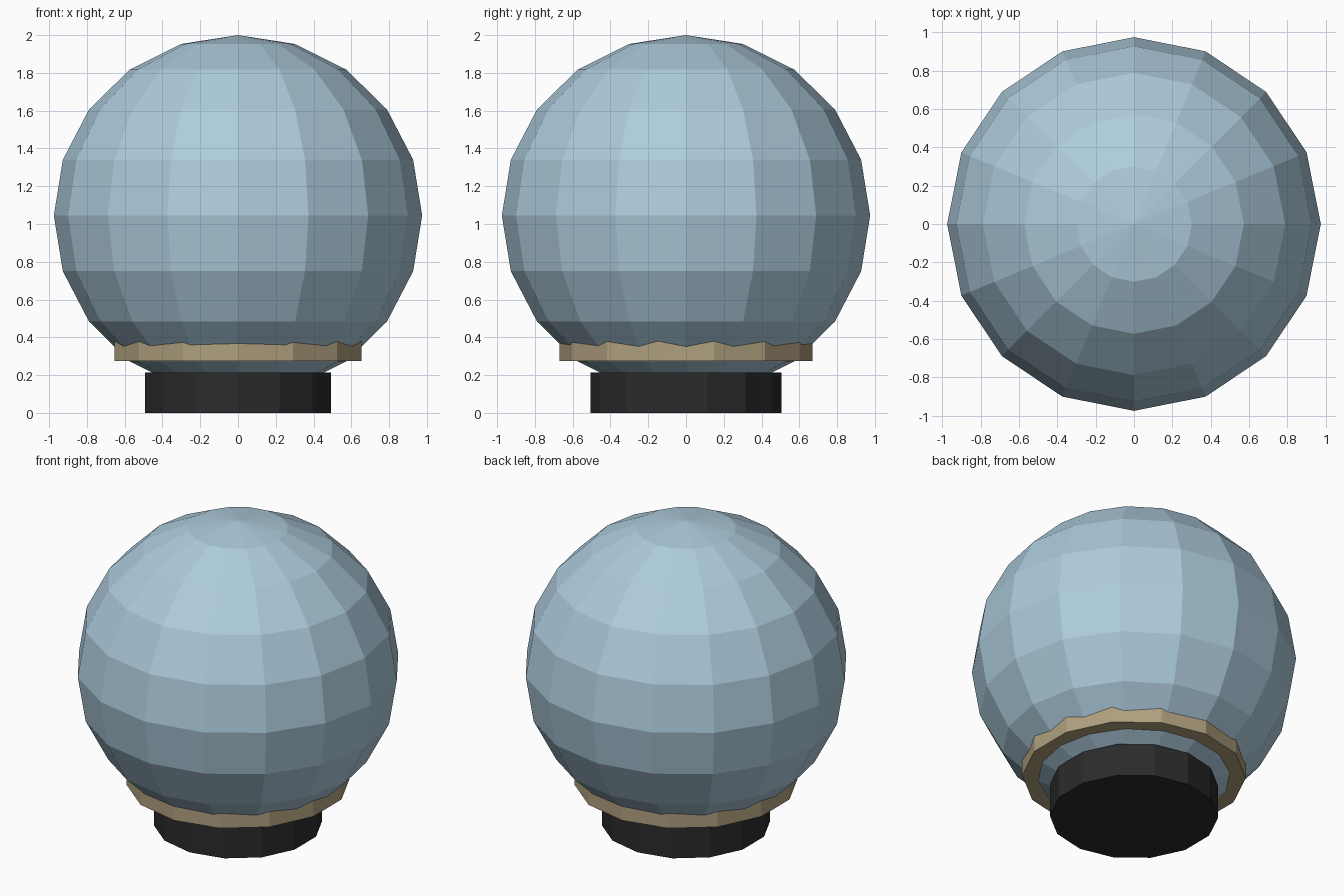
import bpy
import math

cube = bpy.data.objects.get("Cube")
if cube:
    bpy.data.objects.remove(cube, do_unlink=True)


def material(name, rgb):
    mat = bpy.data.materials.new(name)
    mat.use_nodes = True
    color = (*rgb, 1.0)
    mat.diffuse_color = color
    mat.node_tree.nodes["Principled BSDF"].inputs["Base Color"].default_value = color
    return mat


def finish(name, mat):
    obj = bpy.context.object
    obj.name = name
    obj.data.materials.append(mat)
    bpy.ops.object.shade_flat()
    return obj


def drum(name, radius, bottom, top, mat):
    # Fourteen-sided cylinder with corners on the y axis
    bpy.ops.mesh.primitive_cylinder_add(
        vertices=14, radius=radius, depth=top - bottom,
        location=(0, 0, (bottom + top) / 2))
    return finish(name, mat)


glass_blue = material("pale blue glass", (0.42, 0.60, 0.72))
brass = material("dull brass", (0.43, 0.35, 0.21))
black = material("black plastic", (0.024, 0.024, 0.024))

# Faceted globe, slightly flattened
bpy.ops.mesh.primitive_uv_sphere_add(
    segments=16, ring_count=10, radius=0.975, location=(0, 0, 1.045))
globe = finish("globe", glass_blue)
globe.scale.z = 0.955 / 0.975

# Collar around the lower globe, and the foot below it
drum("collar", 0.67, 0.275, 0.39, brass)
drum("base", 0.505, 0.0, 0.215, black)
